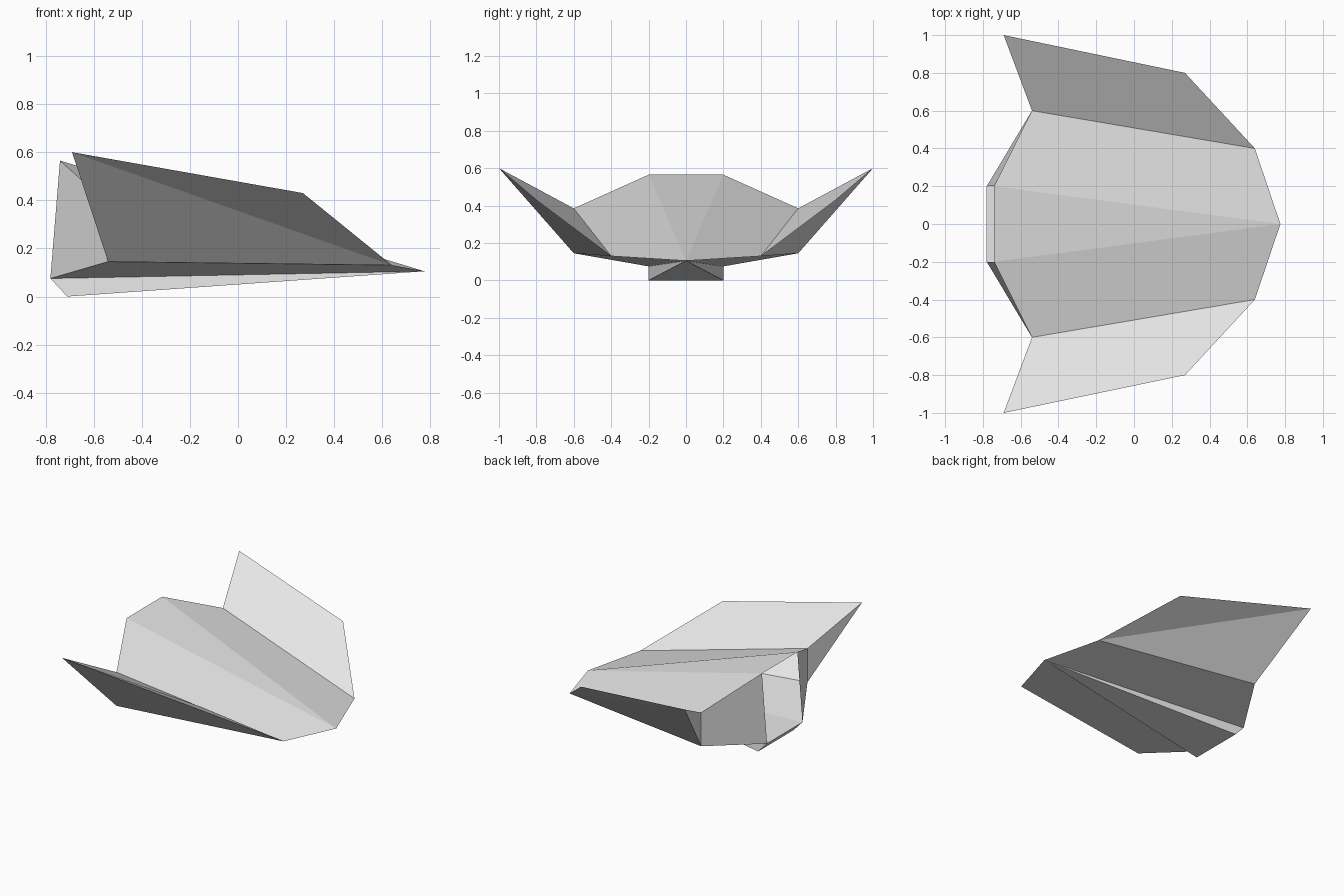
import bpy

cube = bpy.data.objects.get("Cube")
if cube:
    bpy.data.objects.remove(cube, do_unlink=True)

grey = bpy.data.materials.new("light_grey")
grey.use_nodes = True
grey.diffuse_color = (0.8, 0.8, 0.8, 1)
for node in grey.node_tree.nodes:
    if node.type == "BSDF_PRINCIPLED":
        node.inputs["Base Color"].default_value = (0.8, 0.8, 0.8, 1)

# Key points of the left (+y) half
P = {
    "nose": (0.775, 0, 0.105),
    "shoulder": (0.64, 0.4, 0.13),
    "tip_front": (0.27, 0.8, 0.43),
    "tip_rear": (-0.69, 1, 0.6),
    "root_top": (-0.54, 0.6, 0.385),
    "root_low": (-0.54, 0.6, 0.145),
    "roof": (-0.74, 0.2, 0.565),
    "roof_mid": (-0.74, 0, 0.565),
    "floor": (-0.78, 0.2, 0.075),
    "floor_mid": (-0.78, 0, 0.075),
    "keel": (-0.71, 0.2, 0),
    "keel_mid": (-0.71, 0, 0),
}


def half_shell(name, faces):
    """Make flat panels between named points and mirror them across y."""
    faces = [f.split() for f in faces]
    names = list(dict.fromkeys(n for f in faces for n in f))
    mesh = bpy.data.meshes.new(name)
    mesh.from_pydata([P[n] for n in names], [], [[names.index(n) for n in f] for f in faces])
    mesh.materials.append(grey)
    obj = bpy.data.objects.new(name, mesh)
    bpy.context.collection.objects.link(obj)
    mirror = obj.modifiers.new("Mirror", "MIRROR")
    mirror.use_axis = (False, True, False)
    return obj


# Hull, open at the rear
half_shell("hull", [
    "nose roof roof_mid",
    "nose shoulder root_top roof",
    "nose floor root_low shoulder",
    "roof root_top root_low floor",
])

# Upswept wedge wings
half_shell("wings", [
    "shoulder tip_front tip_rear root_top",
    "shoulder root_low tip_rear tip_front",
    "root_top tip_rear root_low",
])

# Tapered keel under the hull
half_shell("keel", [
    "nose floor floor_mid",
    "nose keel floor",
    "nose keel_mid keel",
    "floor keel keel_mid floor_mid",
])
